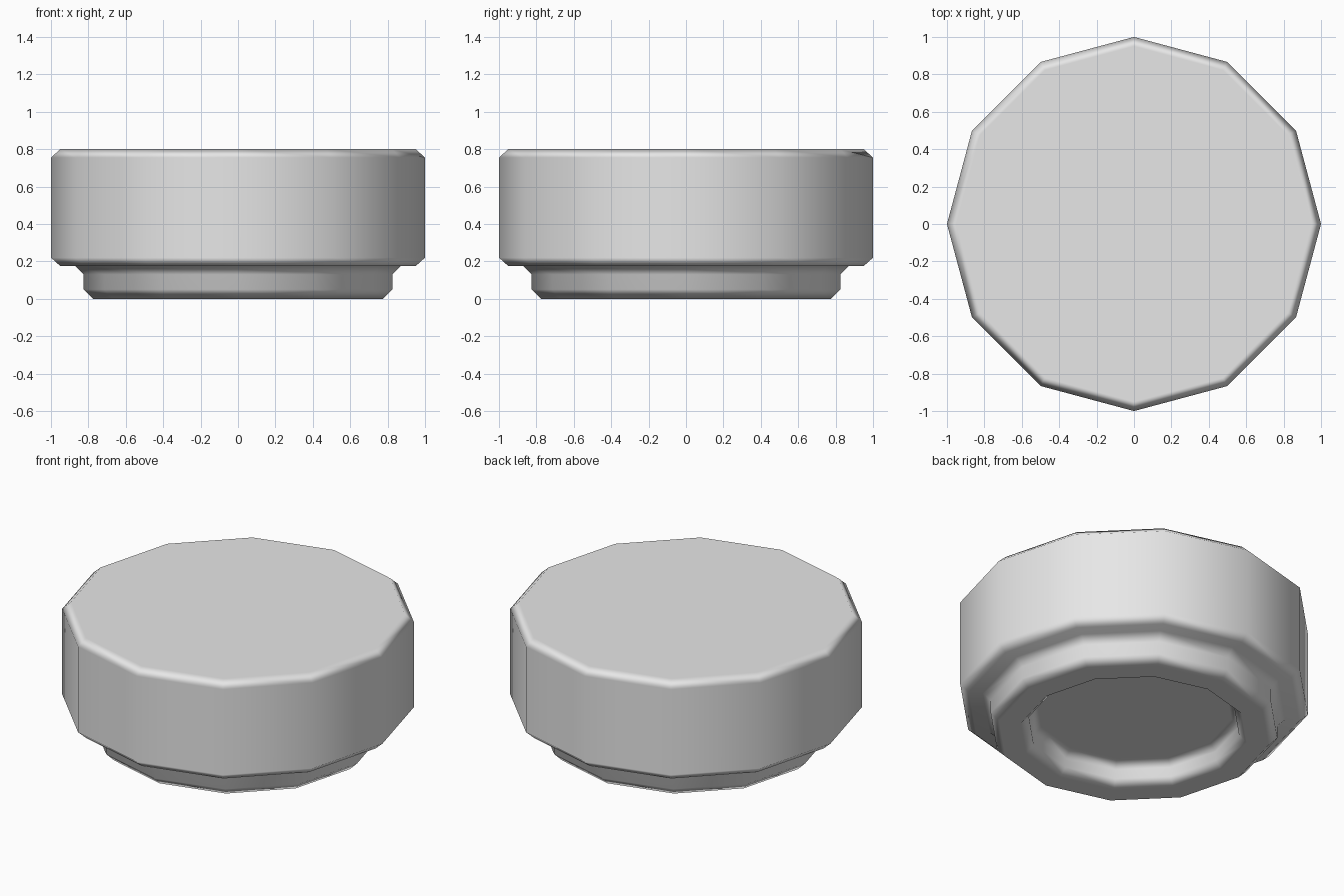
import bpy
import bmesh
import math
from mathutils import Matrix

cube = bpy.data.objects.get("Cube")
if cube:
    bpy.data.objects.remove(cube, do_unlink=True)

SIDES = 12

grey = bpy.data.materials.new("light grey")
grey.use_nodes = True
colour = (0.8, 0.8, 0.8, 1)
grey.diffuse_color = colour
grey.node_tree.nodes["Principled BSDF"].inputs["Base Color"].default_value = colour


def lathe(name, profile, material):
    """Turn (radius, height) points into a closed faceted solid, listed from the top cap down."""
    bm = bmesh.new()
    rings = []
    for radius, height in profile:
        ring = [bm.verts.new(Matrix.Rotation(math.tau * i / SIDES, 3, 'Z').col[0] * radius)
                for i in range(SIDES)]
        for v in ring:
            v.co.z = height
        rings.append(ring)
    for a, b in zip(rings, rings[1:]):
        for i in range(SIDES):
            j = (i + 1) % SIDES
            bm.faces.new((a[i], b[i], b[j], a[j]))
    bm.faces.new(rings[0])
    bm.faces.new(rings[-1][::-1])
    bmesh.ops.recalc_face_normals(bm, faces=bm.faces)
    for f in bm.faces:
        f.smooth = True
    mesh = bpy.data.meshes.new(name)
    bm.to_mesh(mesh)
    bm.free()
    mesh.materials.append(material)
    obj = bpy.data.objects.new(name, mesh)
    bpy.context.collection.objects.link(obj)
    # Keep big faces flat while the chamfers blend between them
    obj.modifiers.new("flat faces", 'WEIGHTED_NORMAL').weight = 100
    return obj


# Wide chamfered cap, narrower foot, and the hollow under the foot
lathe("stepped_cap", [
    (0.95, 0.8), (1.0, 0.755), (1.0, 0.22), (0.95, 0.175),
    (0.87, 0.175), (0.825, 0.13), (0.825, 0.05), (0.775, 0.0),
    (0.65, 0.0), (0.605, 0.045), (0.605, 0.105), (0.56, 0.15),
], grey)
